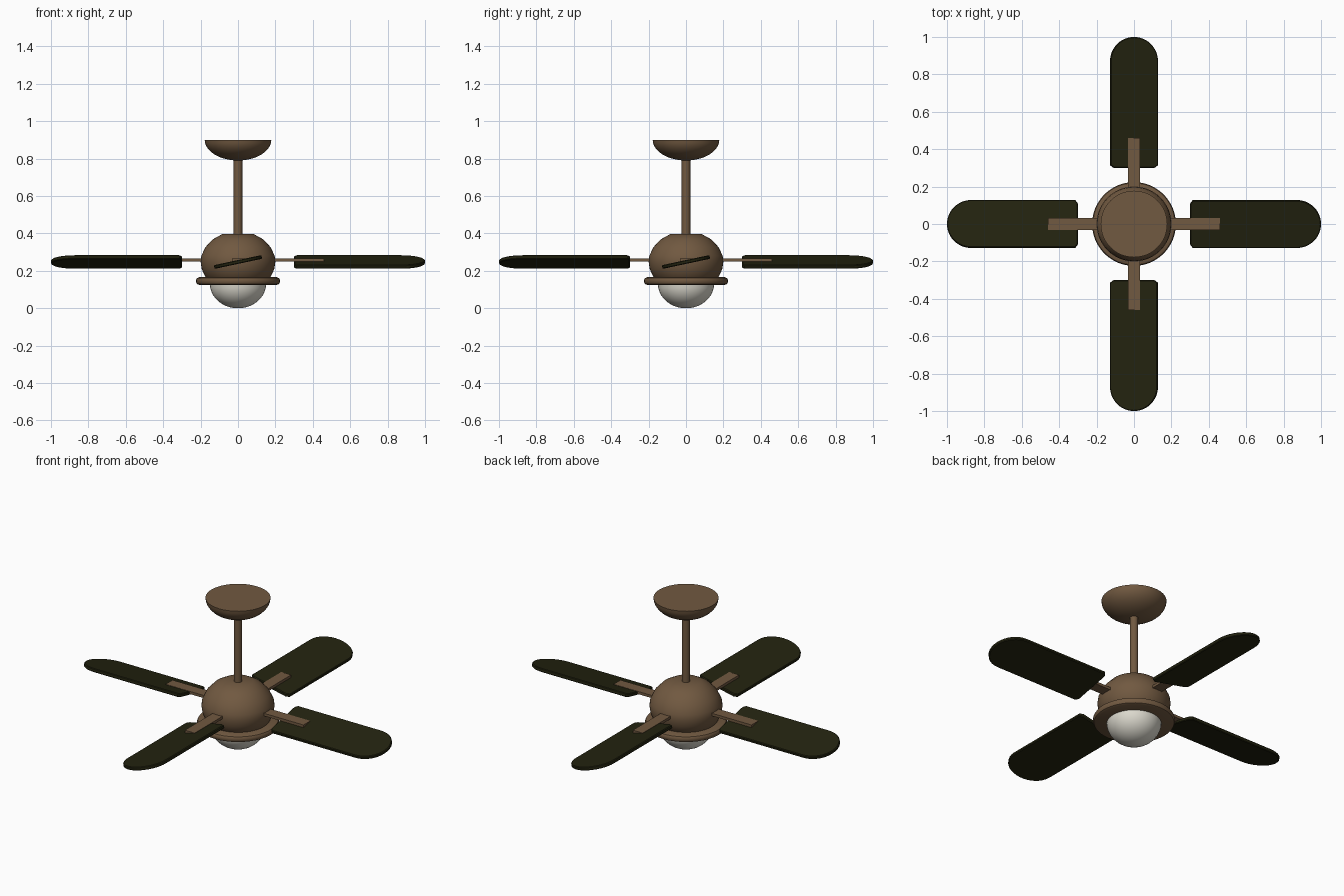
import bpy, bmesh, math
from mathutils import Matrix

if "Cube" in bpy.data.objects:
    bpy.data.objects.remove(bpy.data.objects["Cube"])


def material(name, rgb):
    m = bpy.data.materials.new(name)
    m.diffuse_color = (*rgb, 1)
    m.use_nodes = True
    m.node_tree.nodes["Principled BSDF"].inputs["Base Color"].default_value = m.diffuse_color
    return m


bronze = material("bronze", (0.165, 0.1, 0.052))
dark_wood = material("dark wood", (0.017, 0.017, 0.005))
frosted = material("frosted glass", (0.72, 0.7, 0.62))


def finish(name, bm, mat, smooth=True):
    bmesh.ops.recalc_face_normals(bm, faces=bm.faces)
    me = bpy.data.meshes.new(name)
    bm.to_mesh(me)
    bm.free()
    ob = bpy.data.objects.new(name, me)
    bpy.context.collection.objects.link(ob)
    me.materials.append(mat)
    if smooth:
        bpy.ops.object.select_all(action='DESELECT')
        ob.select_set(True)
        bpy.context.view_layer.objects.active = ob
        bpy.ops.object.shade_smooth_by_angle(angle=math.radians(35))
    return ob


def lathe(name, profile, mat, sides=48):
    """Spin an (r, z) profile that starts and ends on the axis."""
    bm = bmesh.new()
    vs = [bm.verts.new((r, 0, z)) for r, z in profile]
    es = [bm.edges.new(p) for p in zip(vs, vs[1:])]
    bmesh.ops.spin(bm, geom=vs + es, cent=(0, 0, 0), axis=(0, 0, 1),
                   angle=math.tau, steps=sides)
    bmesh.ops.remove_doubles(bm, verts=bm.verts, dist=1e-5)
    return finish(name, bm, mat)


def bowl(radius, depth, top, steps=10):
    """Closed lower half of an ellipsoid, flat on top."""
    arc = [(radius * math.cos(i / steps * math.pi / 2),
            top - depth * math.sin(i / steps * math.pi / 2)) for i in range(steps)]
    return [(0, top)] + arc + [(0, top - depth)]


# Ceiling mount and rod
lathe("ceiling_canopy", bowl(0.178, 0.11, 0.90), bronze)
lathe("down_rod", [(0, 0.38), (0.023, 0.38), (0.023, 0.81), (0, 0.81)], bronze, 24)

# Motor body, trim ring and lamp
lathe("motor_housing", [(0, 0.397), (0.083, 0.397), (0.134, 0.369), (0.174, 0.327),
                        (0.196, 0.281), (0.2, 0.25), (0.194, 0.21), (0.176, 0.17),
                        (0.15, 0.145), (0, 0.145)], bronze)
lathe("trim_ring", [(0, 0.166), (0.208, 0.166), (0.219, 0.161), (0.224, 0.152), (0.224, 0.139),
                    (0.219, 0.130), (0.208, 0.125), (0, 0.125)], bronze)
lathe("lamp_bowl", bowl(0.15, 0.13, 0.13), frosted)


# Blades: chamfered root, round tip, pitched 12 degrees
def blade(turn):
    h, half_t, c = 0.13, 0.01, 0.02
    tip = [(0.87 + h * math.cos(a), h * math.sin(a))
           for a in (math.radians(-90 + 10 * i) for i in range(19))]
    outline = [(0.30, -h + c), (0.30 + c * 0.7, -h)] + tip + [(0.30 + c * 0.7, h), (0.30, h - c)]
    bm = bmesh.new()
    base = bm.faces.new([bm.verts.new((x, y, -half_t)) for x, y in outline])
    top = bmesh.ops.extrude_face_region(bm, geom=[base])["geom"]
    bmesh.ops.translate(bm, vec=(0, 0, 2 * half_t),
                        verts=[g for g in top if isinstance(g, bmesh.types.BMVert)])
    rims = [e for e in bm.edges if abs(e.verts[0].co.z - e.verts[1].co.z) < 1e-6]
    bmesh.ops.bevel(bm, geom=rims, offset=0.004, segments=1, affect='EDGES')
    bm.transform(turn @ Matrix.Translation((0, 0, 0.2475))
                 @ Matrix.Rotation(math.radians(12), 4, 'X'))
    return bm


# Flat bars holding the blades
def arm(turn):
    bm = bmesh.new()
    bmesh.ops.create_cube(bm, size=1)
    bm.transform(turn @ Matrix.Translation((0.305, 0, 0.2585))
                 @ Matrix.Diagonal((0.31, 0.066, 0.016, 1)))
    return bm


for i in range(4):
    turn = Matrix.Rotation(i * math.pi / 2, 4, 'Z')
    finish(f"blade_{i + 1}", blade(turn), dark_wood)
    finish(f"blade_arm_{i + 1}", arm(turn), bronze, smooth=False)
